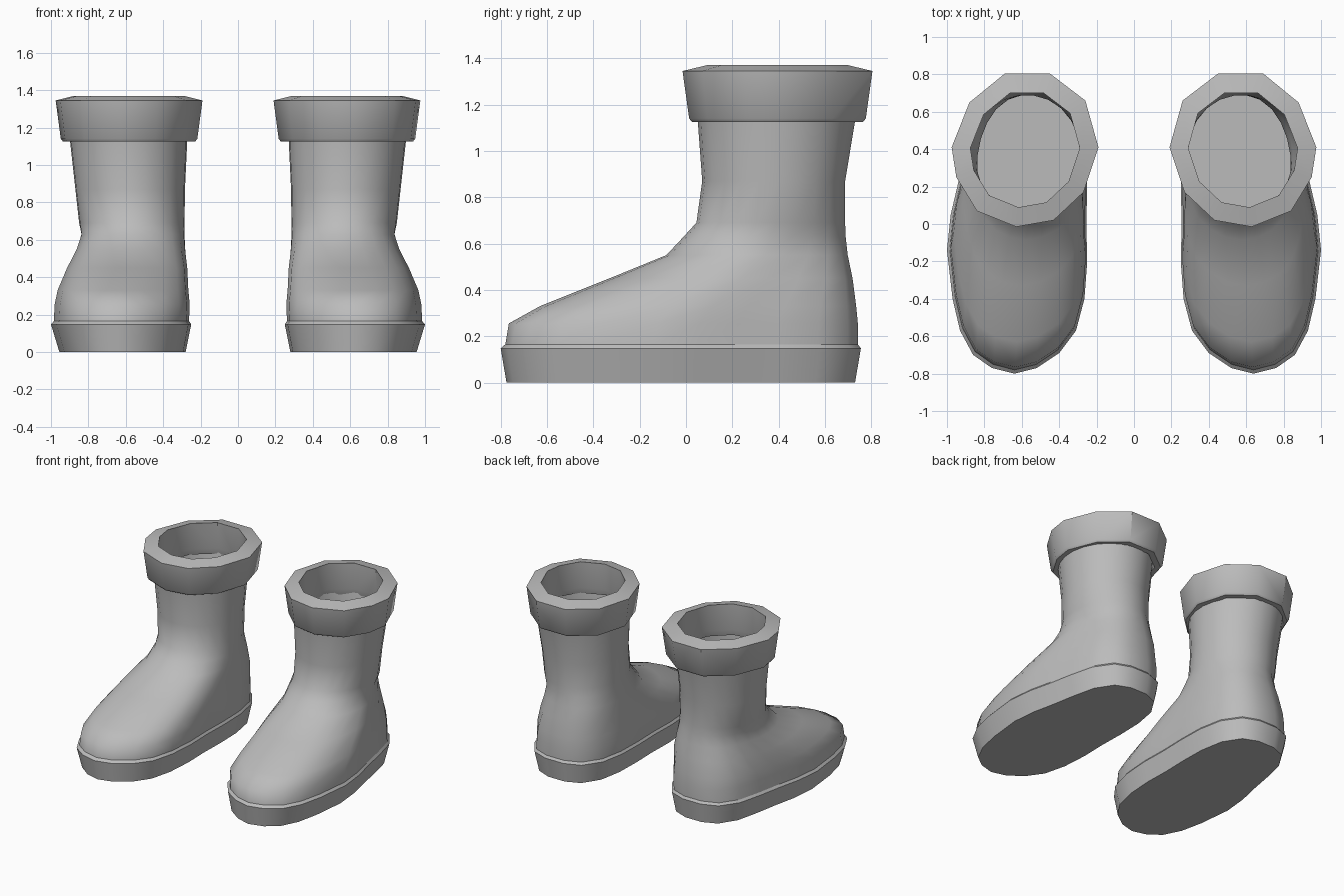
import bpy, bmesh, math

if "Cube" in bpy.data.objects:
    bpy.data.objects.remove(bpy.data.objects["Cube"])

grey = bpy.data.materials.new("grey_rubber")
grey.diffuse_color = (0.5, 0.5, 0.5, 1)
grey.use_nodes = True
grey.node_tree.nodes["Principled BSDF"].inputs["Base Color"].default_value = grey.diffuse_color

# Footprint of one boot, from the toe round the outer side to the heel and back
FOOT = [(.64, -.80), (.76, -.77), (.86, -.70), (.93, -.57), (.97, -.40), (1.0, -.14),
        (.98, .05), (.94, .22), (.905, .40), (.86, .58), (.77, .71), (.65, .755),
        (.50, .755), (.38, .71), (.29, .58), (.255, .40), (.25, .20), (.255, 0),
        (.25, -.20), (.265, -.40), (.31, -.57), (.40, -.69), (.52, -.77)]
N = len(FOOT)

# Cuff rim polygon
RIM = [(.45, .805), (.26, .66), (.19, .41), (.27, .17), (.43, .02), (.63, -.015),
       (.84, .07), (.95, .25), (.975, .41), (.88, .65), (.69, .805)]


def foot_ring(x0, x1, y0, y1, z, roundness):
    """Footprint fitted to the given extents and blended towards an ellipse."""
    pts = []
    for i, (px, py) in enumerate(FOOT):
        a = -math.pi / 2 + 2 * math.pi * i / N
        u = (px - .25) / .75 * (1 - roundness) + (.5 + .5 * math.cos(a)) * roundness
        v = (py + .80) / 1.555 * (1 - roundness) + (.5 + .5 * math.sin(a)) * roundness
        pts.append((x0 + u * (x1 - x0), y0 + v * (y1 - y0), z))
    return pts


def cuff_ring(scale, z):
    return [(.582 + (x - .582) * scale, .395 + (y - .395) * scale, z) for x, y in RIM]


def loft(name, rings, cap_start=False, closed=False, angle=35):
    """Skin the rings, then mirror to make the pair."""
    bm = bmesh.new()
    loops = [[bm.verts.new(p) for p in r] for r in rings]
    pairs = list(zip(loops, loops[1:]))
    if closed:
        pairs.append((loops[-1], loops[0]))
    for a, b in pairs:
        n = len(a)
        for i in range(n):
            j = (i + 1) % n
            bm.faces.new((a[i], a[j], b[j], b[i]))
    if cap_start:
        bm.faces.new(loops[0][::-1])
    bmesh.ops.recalc_face_normals(bm, faces=bm.faces)
    mesh = bpy.data.meshes.new(name)
    bm.to_mesh(mesh)
    bm.free()
    mesh.materials.append(grey)
    ob = bpy.data.objects.new(name, mesh)
    bpy.context.collection.objects.link(ob)
    bpy.context.view_layer.objects.active = ob
    ob.select_set(True)
    bpy.ops.object.shade_smooth_by_angle(angle=math.radians(angle))
    ob.select_set(False)
    ob.modifiers.new("pair", 'MIRROR').use_mirror_merge = False
    return ob


# Sole: flared wall with a small ledge on top
loft("sole", [
    foot_ring(.28, .955, -.775, .73, 0, 0),
    foot_ring(.25, 1.0, -.80, .755, .148, 0),
    foot_ring(.262, .985, -.78, .742, .165, 0),
], cap_start=True)

# Boot upper: foot narrowing into the open shaft
loft("upper", [
    foot_ring(.262, .985, -.78, .742, .165, 0),
    foot_ring(.258, .98, -.765, .742, .255, 0),
    foot_ring(.265, .965, -.63, .735, .33, .05),
    foot_ring(.27, .915, -.33, .72, .45, .2),
    foot_ring(.28, .865, -.085, .70, .55, .5),
    foot_ring(.285, .84, -.01, .692, .63, .8),
    foot_ring(.285, .85, .045, .69, .69, 1),
    foot_ring(.283, .87, .07, .69, .87, 1),
    foot_ring(.27, .90, .05, .735, 1.14, 1),
], angle=60)

# Cuff: thick faceted collar, open through the middle
loft("cuff", [
    cuff_ring(.80, 1.125),
    cuff_ring(.90, 1.125),
    cuff_ring(.93, 1.14),
    cuff_ring(1.0, 1.345),
    cuff_ring(.745, 1.37),
    cuff_ring(.77, 1.17),
], closed=True, angle=38)
